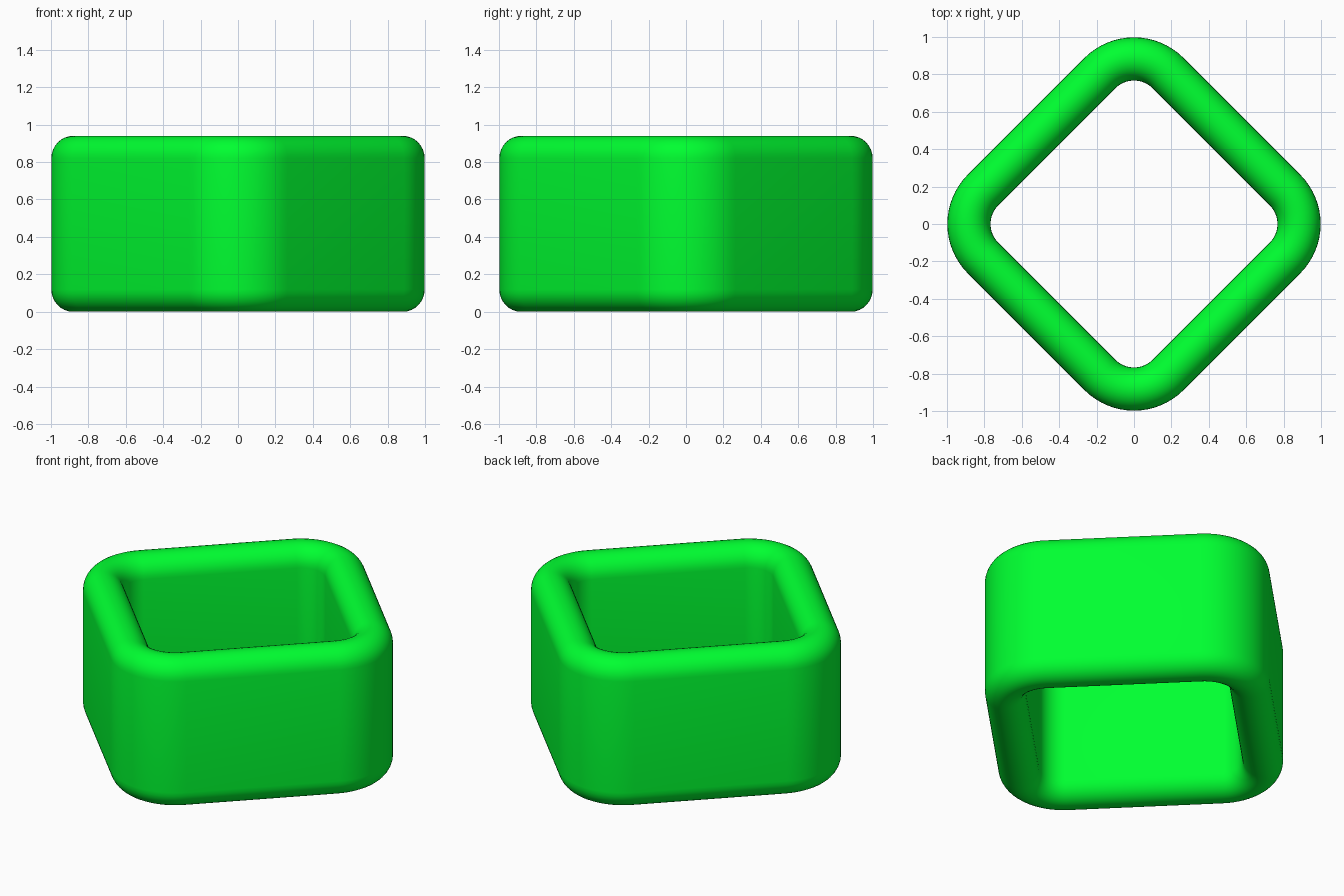
import bpy, bmesh
from math import pi, sin, cos, sqrt

if "Cube" in bpy.data.objects:
    bpy.data.objects.remove(bpy.data.objects["Cube"])

HEIGHT = 0.94
ROUND = 0.12       # height of the rounded rims
CORNER_STEPS = 16
RIM_STEPS = 16


def rounded_diamond(tip, edge):
    """Diamond |x|+|y|=edge with corners rounded so they reach 'tip'."""
    r = (edge - tip) / (sqrt(2) - 1)
    c = tip - r
    pts = []
    for k in range(4):
        a0 = k * pi / 2
        for i in range(CORNER_STEPS + 1):
            a = a0 - pi / 4 + i * (pi / 2) / CORNER_STEPS
            pts.append((c * cos(a0) + r * cos(a), c * sin(a0) + r * sin(a)))
    return pts


outer = rounded_diamond(0.998, 1.153)
inner = rounded_diamond(0.767, 0.825)

# Wall cross-section: (blend inner->outer, z), a slot shape with round ends
section = []
for z0, start in ((HEIGHT - ROUND, 0), (ROUND, pi)):
    for i in range(RIM_STEPS + 1):
        a = start + pi * i / RIM_STEPS
        section.append((0.5 + 0.5 * cos(a), z0 + ROUND * sin(a)))

# Loft the section around the two outlines
bm = bmesh.new()
rings = []
for (ox, oy), (ix, iy) in zip(outer, inner):
    rings.append([bm.verts.new((ix + (ox - ix) * t, iy + (oy - iy) * t, z))
                  for t, z in section])
n, m = len(rings), len(section)
for i in range(n):
    a, b = rings[i], rings[(i + 1) % n]
    for j in range(m):
        k = (j + 1) % m
        bm.faces.new((a[j], b[j], b[k], a[k])).smooth = True
bmesh.ops.recalc_face_normals(bm, faces=bm.faces)

mesh = bpy.data.meshes.new("square_ring")
bm.to_mesh(mesh)
bm.free()
ring = bpy.data.objects.new("square_ring", mesh)
bpy.context.collection.objects.link(ring)

green = bpy.data.materials.new("green")
green.diffuse_color = (0.0, 1.0, 0.03, 1)
green.use_nodes = True
green.node_tree.nodes["Principled BSDF"].inputs["Base Color"].default_value = green.diffuse_color
mesh.materials.append(green)
